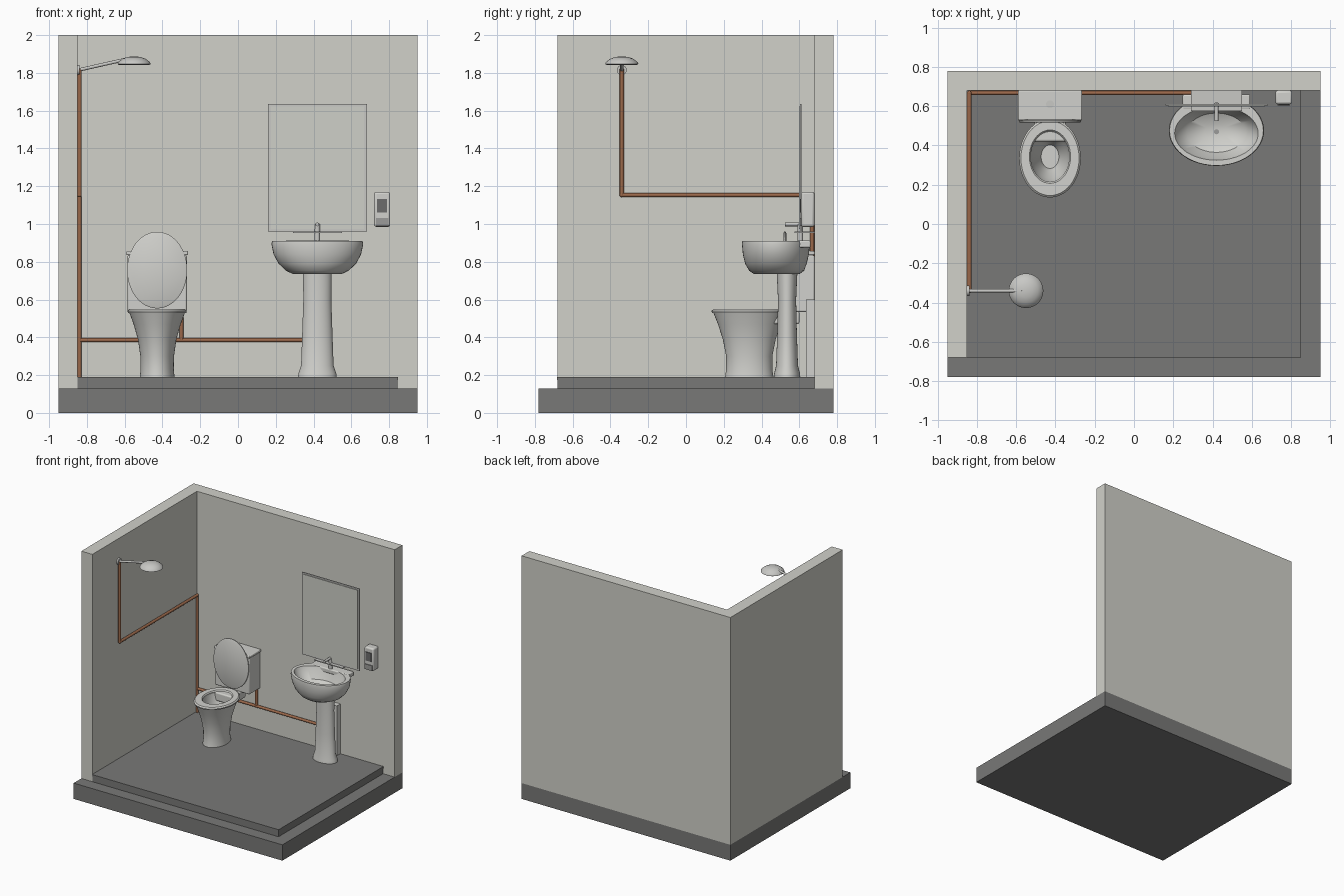
import bpy, bmesh, math
from mathutils import Vector

old = bpy.data.objects.get("Cube")
if old:
    bpy.data.objects.remove(old, do_unlink=True)


def material(name, rgb, metallic=0.0):
    m = bpy.data.materials.new(name)
    m.use_nodes = True
    m.diffuse_color = (*rgb, 1)
    m.node_tree.nodes["Principled BSDF"].inputs["Base Color"].default_value = (*rgb, 1)
    return m


WALL = material("wall_plaster", (0.64, 0.64, 0.59))
FLOOR = material("dark_grey_floor", (0.19, 0.19, 0.185))
CERAMIC = material("white_ceramic", (0.64, 0.64, 0.61))
COPPER = material("copper", (0.33, 0.14, 0.07))
CHROME = material("chrome", (0.58, 0.58, 0.56))
MIRROR = material("mirror_glass", (0.62, 0.63, 0.58))
PANEL = material("dark_panel", (0.15, 0.15, 0.15))
GREY = material("mid_grey", (0.33, 0.33, 0.32))


def finish(name, bm, mat, smooth=False, bevel=0.0):
    bmesh.ops.recalc_face_normals(bm, faces=bm.faces)
    me = bpy.data.meshes.new(name)
    bm.to_mesh(me)
    bm.free()
    ob = bpy.data.objects.new(name, me)
    bpy.context.collection.objects.link(ob)
    me.materials.append(mat)
    if bevel:
        mod = ob.modifiers.new("rounded_edges", "BEVEL")
        mod.width, mod.segments = bevel, 3
    if smooth:
        bpy.ops.object.select_all(action="DESELECT")
        ob.select_set(True)
        bpy.context.view_layer.objects.active = ob
        bpy.ops.object.shade_smooth_by_angle(angle=math.radians(35))
    return ob


def box(name, x, y, z, mat, bevel=0.0):
    """Box from (min, max) ranges."""
    bm = bmesh.new()
    bmesh.ops.create_cube(bm, size=1)
    for v in bm.verts:
        v.co = [r[0] + (c + 0.5) * (r[1] - r[0]) for r, c in zip((x, y, z), v.co)]
    return finish(name, bm, mat, bevel > 0, bevel)


def loft(name, x, rings, mat, n=48):
    """Skin stacked ellipses given as (y, rx, ry, z), capped at both ends."""
    bm = bmesh.new()
    loops = []
    for y, rx, ry, z in rings:
        angles = [math.tau * i / n for i in range(n)]
        loops.append([bm.verts.new((x + rx * math.cos(a), y + ry * math.sin(a), z)) for a in angles])
    for a, b in zip(loops, loops[1:]):
        for i in range(n):
            j = (i + 1) % n
            bm.faces.new((a[i], a[j], b[j], b[i]))
    bm.faces.new(loops[0])
    bm.faces.new(loops[-1])
    return finish(name, bm, mat, True)


def rod(name, start, end, r, mat, n=16):
    start, end = Vector(start), Vector(end)
    axis = end - start
    bm = bmesh.new()
    bmesh.ops.create_cone(bm, cap_ends=True, segments=n, radius1=r, radius2=r, depth=axis.length)
    turn = axis.to_track_quat("Z", "Y")
    for v in bm.verts:
        v.co = turn @ v.co + (start + end) / 2
    return finish(name, bm, mat, True)


def pipe(name, points, r):
    """Copper run with ball joints at the corners."""
    for i, (a, b) in enumerate(zip(points, points[1:])):
        rod(f"{name}_{i + 1}", a, b, r, COPPER)
    for p in points[1:-1]:
        bm = bmesh.new()
        bmesh.ops.create_uvsphere(bm, u_segments=16, v_segments=8, radius=r * 1.05)
        bmesh.ops.translate(bm, verts=bm.verts, vec=p)
        finish(name + "_elbow", bm, COPPER, True)


# Room shell
box("base_slab", (-0.95, 0.95), (-0.78, 0.78), (0, 0.13), FLOOR)
box("floor_bed", (-0.85, 0.845), (-0.68, 0.68), (0.13, 0.175), FLOOR)
box("floor_tile", (-0.85, 0.848), (-0.683, 0.68), (0.175, 0.19), FLOOR)
box("back_wall", (-0.95, 0.95), (0.68, 0.78), (0.13, 2), WALL)
box("side_wall", (-0.95, -0.85), (-0.68, 0.68), (0.13, 2), WALL)

# Water pipes
wall_x, wall_y, r = -0.839, 0.668, 0.011
pipe("shower_pipe", [(wall_x, -0.34, 1.82), (wall_x, -0.34, 1.153),
                     (wall_x, wall_y, 1.153), (wall_x, wall_y, 0.19)], r)
pipe("supply_pipe", [(wall_x, wall_y, 0.385), (0.42, wall_y, 0.385)], r)
pipe("tank_pipe", [(-0.3, wall_y, 0.385), (-0.3, wall_y, 0.55)], r)

# Shower
rod("shower_flange", (-0.85, -0.34, 1.815), (-0.838, -0.34, 1.815), 0.026, CHROME, 24)
rod("shower_arm", (-0.845, -0.34, 1.815), (-0.57, -0.34, 1.877), 0.009, CHROME)
loft("shower_head", -0.55, [(-0.34, 0.08, 0.08, 1.842), (-0.34, 0.088, 0.088, 1.847),
                            (-0.34, 0.083, 0.083, 1.858), (-0.34, 0.06, 0.06, 1.875),
                            (-0.34, 0.035, 0.035, 1.884), (-0.34, 0.01, 0.01, 1.887)], CHROME)

# Toilet
tx = -0.428
loft("toilet_bowl", tx, [
    (0.335, 0.092, 0.128, 0.19), (0.335, 0.088, 0.122, 0.23), (0.335, 0.089, 0.122, 0.3),
    (0.335, 0.102, 0.14, 0.39), (0.335, 0.125, 0.166, 0.47), (0.335, 0.147, 0.19, 0.53),
    (0.335, 0.12, 0.15, 0.535), (0.343, 0.1, 0.13, 0.53), (0.343, 0.085, 0.11, 0.46),
    (0.343, 0.055, 0.073, 0.4), (0.343, 0.045, 0.06, 0.37)], CERAMIC)
seat = [(0.335, 0.155, 0.198, 0.53), (0.335, 0.157, 0.2, 0.54), (0.335, 0.148, 0.19, 0.549),
        (0.343, 0.105, 0.136, 0.549), (0.343, 0.098, 0.128, 0.54), (0.343, 0.1, 0.13, 0.525)]
ring = loft("toilet_seat", tx, seat, CERAMIC)
bm = bmesh.new()
bm.from_mesh(ring.data)
caps = [f for f in bm.faces if len(f.verts) > 4]
bmesh.ops.delete(bm, geom=caps, context="FACES_ONLY")
bm.to_mesh(ring.data)
bm.free()
box("toilet_neck", (tx - 0.08, tx + 0.08), (0.42, 0.6), (0.47, 0.54), CERAMIC, 0.01)
box("toilet_tank", (tx - 0.157, tx + 0.157), (0.535, 0.68), (0.535, 0.835), CERAMIC, 0.008)
box("tank_lid", (tx - 0.163, tx + 0.163), (0.528, 0.68), (0.835, 0.857), CERAMIC, 0.006)
rod("flush_button", (tx, 0.61, 0.855), (tx, 0.61, 0.862), 0.02, CHROME, 24)

# Raised toilet cover, lofted flat and stood upright
cover = loft("toilet_cover", 0, [(0, 0.15, 0.195, 0), (0, 0.159, 0.203, 0.004),
                                 (0, 0.159, 0.203, 0.012), (0, 0.15, 0.195, 0.016)], CERAMIC)
cover.rotation_euler.x = math.pi / 2
cover.location = (tx, 0.532, 0.756)

# Washbasin
sx = 0.42
loft("basin_pedestal", sx, [
    (0.535, 0.102, 0.07, 0.19), (0.535, 0.1, 0.068, 0.21), (0.535, 0.086, 0.058, 0.25),
    (0.535, 0.08, 0.052, 0.42), (0.535, 0.074, 0.048, 0.6), (0.535, 0.076, 0.055, 0.75)], CERAMIC)
loft("basin_bowl", sx, [
    (0.48, 0.128, 0.12, 0.735), (0.48, 0.165, 0.145, 0.752), (0.476, 0.205, 0.163, 0.79),
    (0.476, 0.232, 0.175, 0.84), (0.476, 0.243, 0.18, 0.895), (0.476, 0.239, 0.178, 0.91),
    (0.462, 0.213, 0.137, 0.91), (0.462, 0.2, 0.128, 0.88), (0.465, 0.15, 0.1, 0.82),
    (0.47, 0.06, 0.04, 0.79)], CERAMIC)
box("basin_ledge", (sx - 0.172, sx + 0.172), (0.585, 0.66), (0.875, 0.912), CERAMIC, 0.008)
rod("basin_drain", (sx, 0.47, 0.788), (sx, 0.47, 0.794), 0.013, GREY)
box("basin_waste_cover", (sx - 0.035, sx + 0.035), (0.635, 0.68), (0.19, 0.6), CERAMIC)

# Tap and shelf
rod("tap_body", (sx, 0.605, 0.91), (sx, 0.605, 1.0), 0.015, CHROME)
rod("tap_spout", (sx, 0.525, 0.998), (sx, 0.615, 0.998), 0.01, CHROME)
box("basin_shelf", (sx - 0.13, sx + 0.13), (0.575, 0.68), (0.953, 0.96), CHROME)

# Mirror
box("mirror_frame", (0.16, 0.682), (0.603, 0.612), (0.96, 1.635), CHROME)
box("mirror_panel", (0.174, 0.668), (0.598, 0.604), (0.974, 1.623), MIRROR)

# Soap dispenser
box("soap_dispenser", (0.72, 0.806), (0.61, 0.68), (0.985, 1.17), CERAMIC, 0.012)
box("dispenser_window", (0.737, 0.789), (0.604, 0.611), (1.062, 1.132), PANEL)
box("dispenser_lever", (0.73, 0.796), (0.604, 0.611), (0.99, 1.032), GREY)
